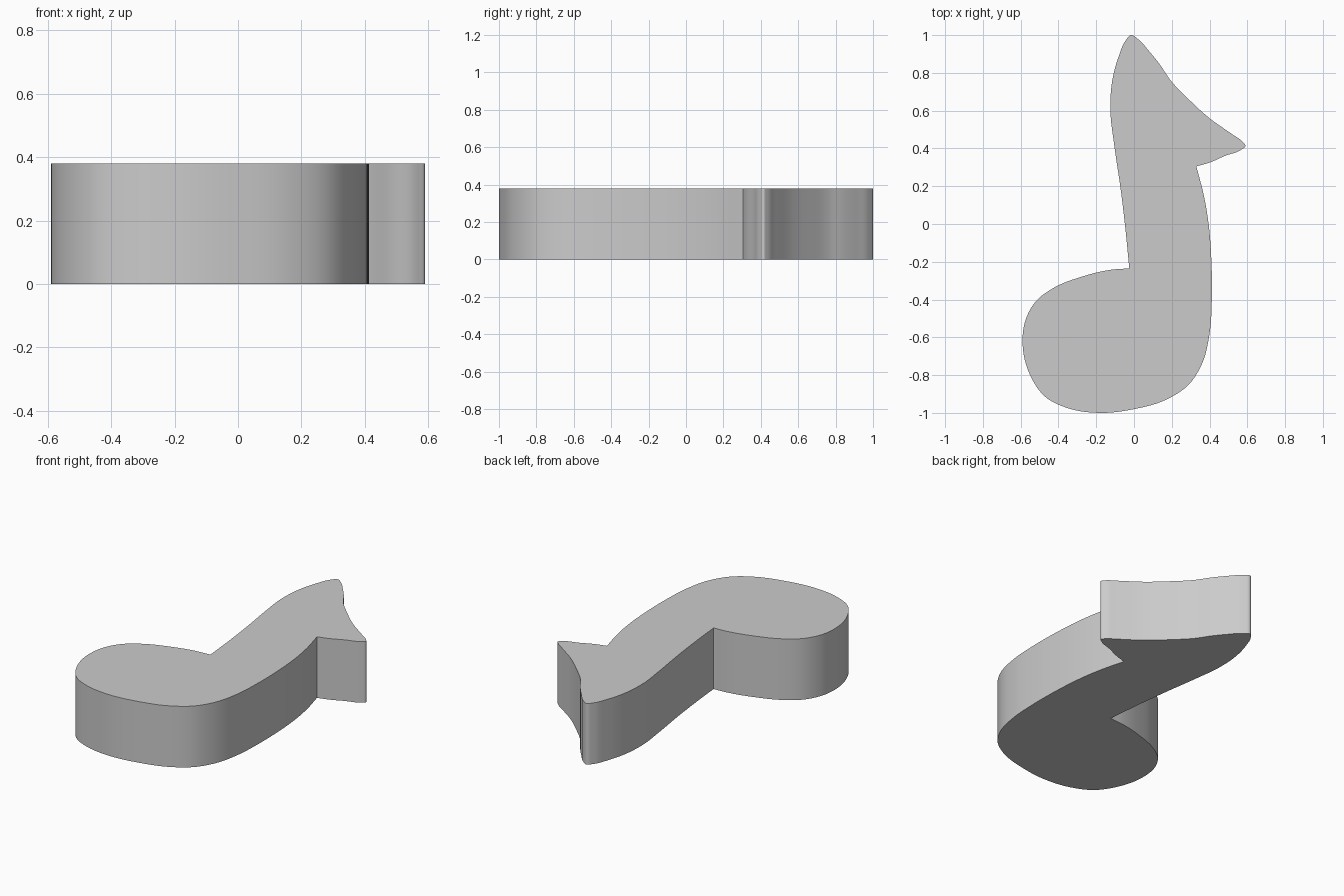
import bpy
import bmesh
import math
from mathutils import Vector

HEIGHT = 0.38
STEPS = 6

cube = bpy.data.objects.get("Cube")
if cube:
    bpy.data.objects.remove(cube, do_unlink=True)


def smooth_run(coords):
    """Smooth curve through the points, leaving both ends as sharp corners."""
    pts = [Vector(c) for c in coords]
    last = len(pts) - 1
    tangents = []
    for i, p in enumerate(pts):
        if i == 0:
            tangents.append((pts[1] - p).normalized())
        elif i == last:
            tangents.append((p - pts[i - 1]).normalized())
        else:
            before, after = p - pts[i - 1], pts[i + 1] - p
            blend = before.normalized() * after.length + after.normalized() * before.length
            tangents.append(blend.normalized())
    result = []
    for i in range(last):
        a, b = pts[i], pts[i + 1]
        reach = (b - a).length / 3
        c, d = a + tangents[i] * reach, b - tangents[i + 1] * reach
        for k in range(STEPS):
            t = k / STEPS
            s = 1 - t
            result.append(a * s**3 + c * (3 * s * s * t) + d * (3 * s * t * t) + b * t**3)
    return result


# Neck and head, from the inner neck corner over the crest to under the beak
head_run = [
    (-0.025, -0.235), (-0.045, -0.03), (-0.07, 0.18), (-0.105, 0.42),
    (-0.125, 0.6), (-0.115, 0.76), (-0.08, 0.89), (-0.045, 0.97),
    (-0.015, 1), (0.02, 0.98), (0.08, 0.915), (0.14, 0.84), (0.19, 0.765),
    (0.29, 0.66), (0.4, 0.56), (0.52, 0.475), (0.575, 0.435),
    (0.59, 0.413), (0.57, 0.395), (0.48, 0.36), (0.4, 0.325), (0.33, 0.305),
]

# Breast and rounded body, back round to the inner neck corner
body_run = [
    (0.33, 0.305), (0.37, 0.15), (0.395, 0), (0.41, -0.2), (0.412, -0.4),
    (0.4, -0.58), (0.36, -0.74), (0.29, -0.85), (0.17, -0.93), (0, -0.98),
    (-0.18, -1), (-0.35, -0.975), (-0.47, -0.915), (-0.55, -0.8),
    (-0.59, -0.63), (-0.575, -0.51), (-0.52, -0.41), (-0.42, -0.335),
    (-0.28, -0.28), (-0.12, -0.242), (-0.025, -0.235),
]

# Extrude the outline into a thick slab
outline = smooth_run(head_run) + smooth_run(body_run)
bm = bmesh.new()
base = bm.faces.new([bm.verts.new((p.x, p.y, 0)) for p in outline])
extruded = bmesh.ops.extrude_face_region(bm, geom=[base], use_keep_orig=True)
top_verts = [g for g in extruded["geom"] if isinstance(g, bmesh.types.BMVert)]
bmesh.ops.translate(bm, verts=top_verts, vec=(0, 0, HEIGHT))
bmesh.ops.recalc_face_normals(bm, faces=bm.faces)
mesh = bpy.data.meshes.new("bird_slab")
bm.to_mesh(mesh)
bm.free()
slab = bpy.data.objects.new("bird_slab", mesh)
bpy.context.collection.objects.link(slab)

# Plain grey finish
grey = bpy.data.materials.new("light_grey")
grey.use_nodes = True
colour = (0.6, 0.6, 0.6, 1)
grey.diffuse_color = colour
grey.node_tree.nodes["Principled BSDF"].inputs["Base Color"].default_value = colour
mesh.materials.append(grey)

# Smooth walls with crisp rims and corners
bpy.ops.object.select_all(action="DESELECT")
slab.select_set(True)
bpy.context.view_layer.objects.active = slab
bpy.ops.object.shade_smooth_by_angle(angle=math.radians(30))
